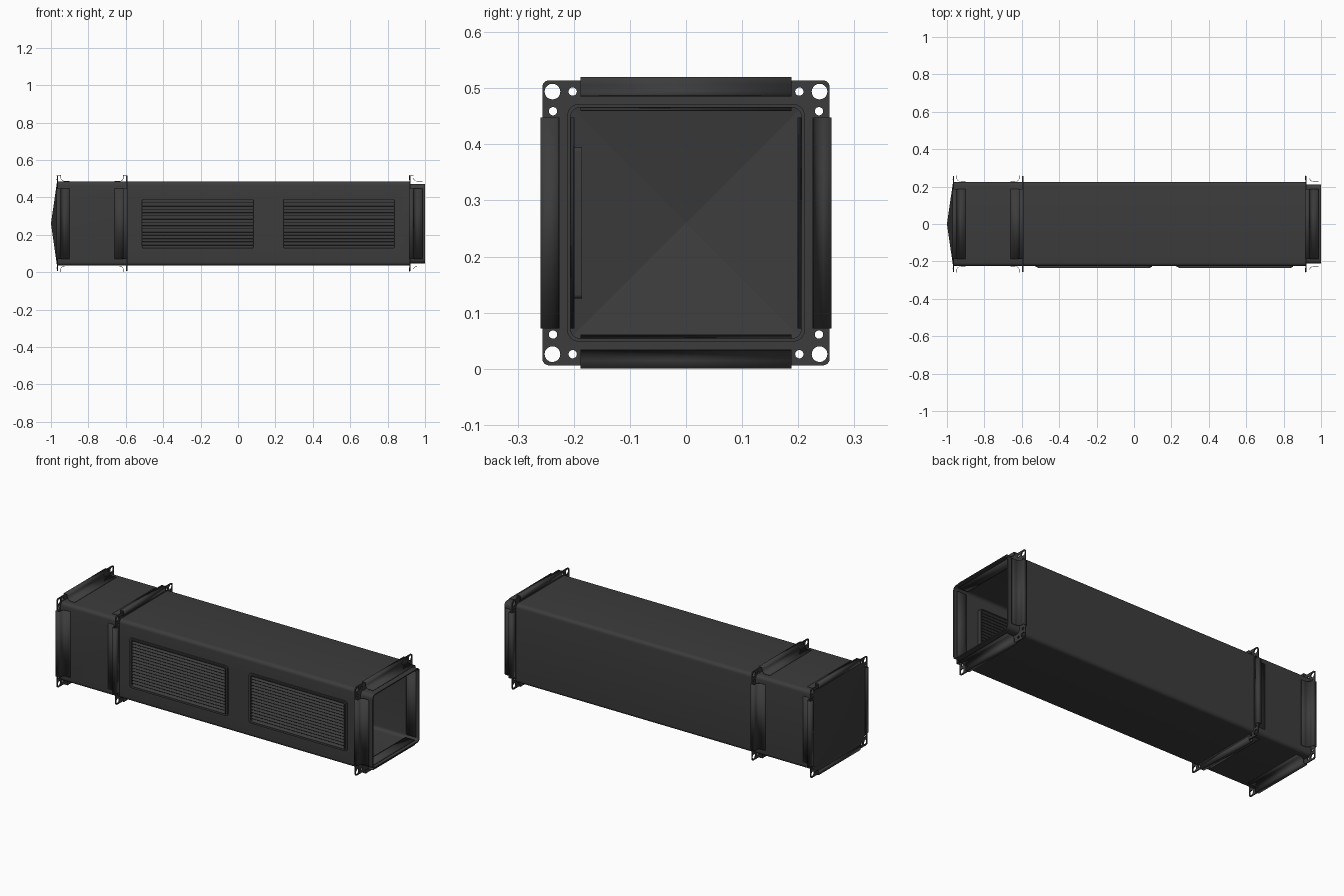
import bpy, bmesh, math
from mathutils import Matrix, Vector

if "Cube" in bpy.data.objects:
    bpy.data.objects.remove(bpy.data.objects["Cube"])

CZ = 0.26  # height of the duct axis
dark = bpy.data.materials.new("dark_metal")
dark.diffuse_color = (0.045, 0.045, 0.045, 1)
dark.use_nodes = True
dark.node_tree.nodes["Principled BSDF"].inputs["Base Color"].default_value = dark.diffuse_color


def rounded(w, h, r, cx=0, cy=0, n=6):
    pts = []
    for k, (sx, sy) in enumerate([(1, 1), (-1, 1), (-1, -1), (1, -1)]):
        for i in range(n + 1):
            a = math.pi / 2 * (k + i / n)
            pts.append((cx + sx * (w - r) + r * math.cos(a), cy + sy * (h - r) + r * math.sin(a)))
    return pts


def circle(cx, cy, r, n=20):
    return [(cx + r * math.cos(2 * math.pi * i / n), cy + r * math.sin(2 * math.pi * i / n)) for i in range(n)]


def add_mesh(name, me):
    ob = bpy.data.objects.new(name, me)
    bpy.context.collection.objects.link(ob)
    me.materials.clear()
    me.materials.append(dark)
    return ob


def smooth(ob):
    bpy.ops.object.select_all(action='DESELECT')
    ob.select_set(True)
    bpy.context.view_layer.objects.active = ob
    bpy.ops.object.shade_smooth_by_angle(angle=math.radians(30))


def plate(name, loops, a, b, along_x=True):
    """Flat outline with holes, extruded from a to b along x (or along y)."""
    cu = bpy.data.curves.new(name, 'CURVE')
    cu.dimensions, cu.fill_mode, cu.extrude = '2D', 'BOTH', abs(b - a) / 2
    for pts in loops:
        sp = cu.splines.new('POLY')
        sp.points.add(len(pts) - 1)
        for p, co in zip(sp.points, pts):
            p.co = (co[0], co[1], 0, 1)
        sp.use_cyclic_u = True
    tmp = bpy.data.objects.new(name, cu)
    bpy.context.collection.objects.link(tmp)
    dg = bpy.context.evaluated_depsgraph_get()
    me = bpy.data.meshes.new_from_object(tmp.evaluated_get(dg))
    bpy.data.objects.remove(tmp)
    mid = (a + b) / 2
    if along_x:
        m = Matrix(((0, 0, 1, mid), (1, 0, 0, 0), (0, 1, 0, CZ), (0, 0, 0, 1)))
    else:
        m = Matrix(((1, 0, 0, 0), (0, 0, -1, mid), (0, 1, 0, CZ), (0, 0, 0, 1)))
    me.transform(m)
    bm = bmesh.new()
    bm.from_mesh(me)
    bmesh.ops.remove_doubles(bm, verts=bm.verts, dist=1e-5)
    bmesh.ops.recalc_face_normals(bm, faces=bm.faces)
    bm.to_mesh(me)
    bm.free()
    ob = add_mesh(name, me)
    smooth(ob)
    return ob


def strips(name, profile, x0, s, half=0.188):
    """Folded sheet strip repeated on the four sides of the duct."""
    bm = bmesh.new()
    for k in range(4):
        rot = Matrix.Translation((0, 0, CZ)) @ Matrix.Rotation(k * math.pi / 2, 4, 'X')
        rows = [[bm.verts.new(rot @ Vector((x0 + s * dx, t, r))) for t in (-half, half)] for dx, r in profile]
        for p, q in zip(rows, rows[1:]):
            bm.faces.new((p[0], p[1], q[1], q[0]))
    me = bpy.data.meshes.new(name)
    bm.to_mesh(me)
    bm.free()
    ob = add_mesh(name, me)
    mod = ob.modifiers.new("thickness", 'SOLIDIFY')
    mod.thickness, mod.offset = 0.002, 0
    smooth(ob)


def box(bm, size, loc, tilt=0):
    m = Matrix.Translation(loc) @ Matrix.Rotation(tilt, 4, 'X') @ Matrix.Diagonal((*size, 1))
    bmesh.ops.create_cube(bm, size=1, matrix=m)


# main duct tube with two window openings
body = plate("duct_body", [rounded(.225, .225, .02), rounded(.21, .21, .018)], -0.966, 0.92)
WINDOWS = (-0.215, 0.539)
bm = bmesh.new()
for wx in WINDOWS:
    box(bm, (0.60, 0.08, 0.266), (wx, -0.217, CZ))
me = bpy.data.meshes.new("window_cutter")
bm.to_mesh(me)
bm.free()
cutter = add_mesh("window_cutter", me)
cutter.hide_render = True
mod = body.modifiers.new("windows", 'BOOLEAN')
mod.operation, mod.solver, mod.object = 'DIFFERENCE', 'EXACT', cutter
bpy.context.view_layer.objects.active = body
bpy.ops.object.modifier_apply(modifier=mod.name)
bpy.data.objects.remove(cutter)

# open sleeve at the right end
plate("end_sleeve", [rounded(.212, .212, .022), rounded(.206, .206, .018)], 0.915, 1.0)

# shallow pyramid closing the left end
bm = bmesh.new()
base = [bm.verts.new((-0.968, y * .222, CZ + z * .222)) for y, z in ((-1, -1), (1, -1), (1, 1), (-1, 1))]
apex = bm.verts.new((-1, 0, CZ))
for i in range(4):
    bm.faces.new((base[i], apex, base[(i + 1) % 4]))
bmesh.ops.recalc_face_normals(bm, faces=bm.faces)
me = bpy.data.meshes.new("end_cap")
bm.to_mesh(me)
bm.free()
add_mesh("end_cap", me)

# flange plates with corner bolt holes, and folded clip strips
holes = []
for sy in (-1, 1):
    for sz in (-1, 1):
        holes += [circle(sy * .238, sz * .234, .014), circle(sy * .202, sz * .234, .0075, 14),
                  circle(sy * .237, sz * .199, .0075, 14)]
clip = [(-.004, .234), (-.004, .259), (.018, .259), (.018, .245), (.020, .238),
        (.025, .232), (.032, .228), (.040, .2265), (.066, .2265)]
for label, x, s in (("left", -0.966, 1), ("middle", -0.595, -1), ("right", 0.92, 1)):
    plate(label + "_flange", [rounded(.256, .254, .012), rounded(.209, .209, .018)] + holes, x - .003, x + .003)
    strips(label + "_clip_strips", clip, x, s)
strips("sleeve_inner_strips", [(0, .206), (.008, .2), (.066, .2)], 0.92, 1)

# louvred windows on the front
for i, wx in enumerate(WINDOWS, 1):
    n = f"window_{i}"
    plate(n + "_frame", [rounded(.311, .143, .015, wx), rounded(.297, .13, .006, wx)], -0.231, -0.224, False)
    plate(n + "_collar", [rounded(.302, .135, .008, wx), rounded(.297, .13, .006, wx)], -0.235, -0.185, False)
    bm = bmesh.new()
    count = 15
    for k in range(count):
        z = CZ + 0.26 * ((k + 0.5) / count - 0.5)
        box(bm, (0.596, 0.042, 0.0025), (wx, -0.21, z), math.radians(32))
    me = bpy.data.meshes.new(n + "_slats")
    bm.to_mesh(me)
    bm.free()
    add_mesh(n + "_slats", me)
